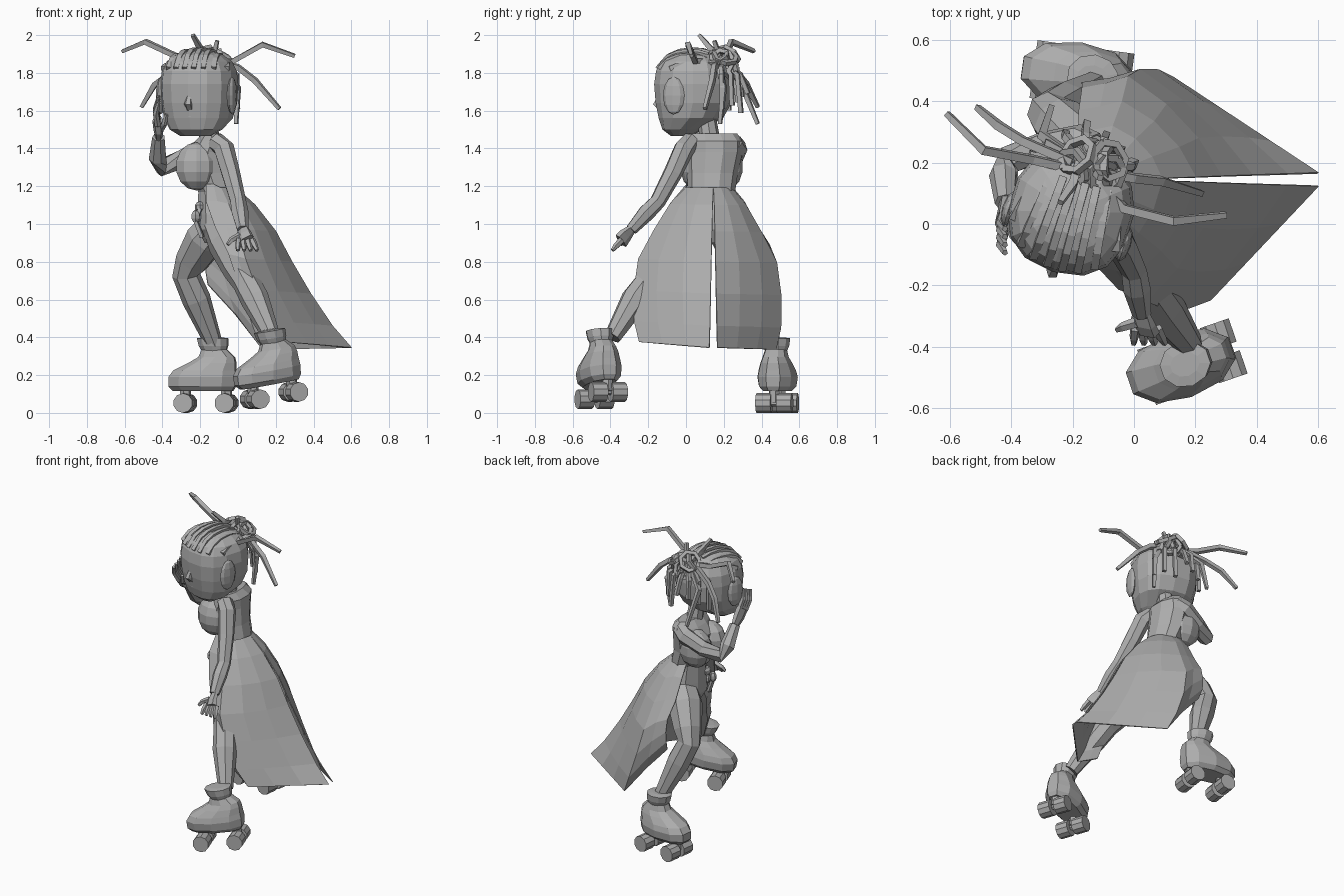
import bpy, bmesh, math, random
from mathutils import Vector, Matrix

cube = bpy.data.objects.get("Cube")
if cube:
    bpy.data.objects.remove(cube)
random.seed(4)

grey = bpy.data.materials.new("plain grey")
grey.use_nodes = True
COLOR = (0.42, 0.42, 0.42, 1)
grey.diffuse_color = COLOR
grey.node_tree.nodes["Principled BSDF"].inputs["Base Color"].default_value = COLOR


def finish(name, bm):
    bmesh.ops.recalc_face_normals(bm, faces=bm.faces)
    mesh = bpy.data.meshes.new(name)
    bm.to_mesh(mesh)
    bm.free()
    mesh.materials.append(grey)
    ob = bpy.data.objects.new(name, mesh)
    bpy.context.collection.objects.link(ob)
    return ob


def skin(name, rings):
    """Bridge a list of equal point rings and cap both ends."""
    bm = bmesh.new()
    loops = [[bm.verts.new(p) for p in ring] for ring in rings]
    n = len(loops[0])
    for a, b in zip(loops, loops[1:]):
        for i in range(n):
            bm.faces.new((a[i], a[(i + 1) % n], b[(i + 1) % n], b[i]))
    bm.faces.new(loops[0][::-1])
    bm.faces.new(loops[-1])
    return finish(name, bm)


def tube(name, pts, radii, sides=4, flat=1.0, ref=(0.3, 0.9, 0.2)):
    """Faceted tube along a path; radii is one number or one per point."""
    pts = [Vector(p) for p in pts]
    if not isinstance(radii, (list, tuple)):
        radii = [radii] * len(pts)
    rings = []
    for i, p in enumerate(pts):
        t = (pts[min(i + 1, len(pts) - 1)] - pts[max(i - 1, 0)]).normalized()
        u = t.cross(Vector(ref)).normalized()
        v = t.cross(u)
        angles = [math.tau * (k + 0.5) / sides for k in range(sides)]
        rings.append([p + radii[i] * (u * math.cos(a) + v * flat * math.sin(a)) for a in angles])
    return skin(name, rings)


def stack(name, rows, sides=12, power=1.0, place=Matrix()):
    """Horizontal rings: (z, centre x, centre y, half x, half y)."""
    rings = []
    for z, cx, cy, rx, ry in rows:
        ring = []
        for k in range(sides):
            a = math.tau * (k + 0.5) / sides
            c, s = math.cos(a), math.sin(a)
            c = math.copysign(abs(c) ** power, c)
            s = math.copysign(abs(s) ** power, s)
            ring.append(place @ Vector((cx + rx * c, cy + ry * s, z)))
        rings.append(ring)
    return skin(name, rings)


def ball(name, centre, size, turn=0.0, segments=10, rings=7):
    bm = bmesh.new()
    m = Matrix.Translation(centre) @ Matrix.Rotation(turn, 4, 'Z') @ Matrix.Diagonal((*size, 1))
    bmesh.ops.create_uvsphere(bm, u_segments=segments, v_segments=rings, radius=1, matrix=m)
    return finish(name, bm)


# Head with boxy rounded shape, turned towards the front right
FACE = math.radians(-17)
HEAD = Matrix.Translation((-0.205, 0.04, 0)) @ Matrix.Rotation(FACE, 4, 'Z')
stack("head", [(1.465, 0, -.07, .08, .045), (1.5, 0, -.06, .14, .1), (1.56, 0, -.015, .18, .165),
               (1.64, 0, 0, .197, .197), (1.74, 0, 0, .203, .205), (1.81, 0, 0, .195, .195), (1.86, 0, 0, .17, .17),
               (1.895, 0, 0, .125, .125), (1.915, 0, 0, .07, .07)], 14, 0.85, HEAD)


def on_head(x, y, z):
    return HEAD @ Vector((x, y, z))


tube("nose", [on_head(0, -.185, 1.68), on_head(0, -.205, 1.635), on_head(0, -.18, 1.615)], [.012, .022, .02], 5)
ball("lips", on_head(0, -.163, 1.57), (.04, .02, .012), FACE, 8, 5)
for side, label in ((1, "left"), (-1, "right")):
    ball(label + "_ear", on_head(side * .197, -.05, 1.68), (.022, .06, .1), FACE, 8, 6)

# Flat braids combed in parallel over the crown
for i in range(8):
    x = .176 * (i - 3.5) / 3.5
    across = abs(x / .205) ** 2.35
    front = .205 * max(.02, .8 - across) ** .425
    path = []
    for k in range(6):
        y = -front + (front + .1) * k / 5
        rise = max(.15, 1 - across - abs(y / .205) ** 2.35) ** .425
        path.append(on_head(x * (1 - .05 * k), y, 1.722 + .2 * rise))
    tube("crown_braid", path, .018, 4, 1, (1, 0, 0))

# Bun made of looped braids
for i in range(9):
    a = i * 2.4
    centre = Vector((-.14 + .06 * math.cos(a), .19 + .05 * math.sin(a), 1.86 + .03 * math.sin(i * 1.7)))
    axis = Vector((math.cos(a), math.sin(a), .3 + .6 * (i % 3))).normalized()
    look = axis.to_track_quat('Z', 'Y')
    rings = []
    for k in range(8):
        b = math.tau * k / 7
        rings.append(centre + look @ Vector((.062 * math.cos(b), .062 * math.sin(b), 0)))
    tube("bun_loop", rings, .016, 4, 1, axis)

# Loose long strands
STRANDS = [
    [(-.2, .18, 1.86), (-.33, .21, 1.89), (-.49, .24, 1.965), (-.61, .36, 1.915)],
    [(-.2, .2, 1.87), (-.36, .27, 1.8), (-.44, .32, 1.74), (-.51, .38, 1.62)],
    [(-.1, .17, 1.86), (.0, .15, 1.83), (.09, .14, 1.76), (.22, .1, 1.61)],
    [(-.1, .12, 1.86), (-.03, .05, 1.86), (.13, .01, 1.95), (.3, .03, 1.89)],
    [(-.2, .22, 1.84), (-.3, .29, 1.75), (-.27, .38, 1.53)],
    [(-.06, .18, 1.82), (.0, .2, 1.72), (-.01, .18, 1.53)],
    [(-.18, .2, 1.88), (-.2, .13, 1.93), (-.24, .07, 2.0)],
    [(-.13, .18, 1.88), (-.11, .15, 1.97)],
]
for path in STRANDS:
    tube("loose_strand", path, [.019] * (len(path) - 1) + [.013])
for i in range(7):
    a = math.radians(30 + 18 * i)
    d = Vector((math.cos(a), math.sin(a), 0))
    start = Vector((-.15, .16, 1.86))
    drop = random.uniform(1.58, 1.7)
    tube("hanging_strand", [start + d * .05, Vector((-.18, .09, 1.79)) + d * .2,
                            Vector((-.18, .09, drop)) + d * random.uniform(.2, .25)], .016)

# Neck and torso, chest facing -x
tube("neck", [(-.15, .13, 1.42), (-.16, .11, 1.56)], [.055, .05], 8)
stack("torso", [(.9, -.1, .13, .08, .1), (.97, -.1, .13, .12, .155), (1.05, -.1, .13, .12, .15),
                (1.17, -.115, .135, .1, .125), (1.27, -.15, .14, .115, .135), (1.38, -.16, .15, .115, .15),
                (1.44, -.14, .15, .09, .15), (1.48, -.14, .14, .05, .13)], 10)
for y, label in ((.06, "left"), (.21, "right")):
    ball(label + "_breast", (-.22, y, 1.305), (.115, .092, .128))

# Arms and hands
tube("left_arm", [(-.12, .03, 1.44), (-.075, -.01, 1.4), (-.04, -.07, 1.27), (0, -.15, 1.12), (.01, -.21, 1.06),
                  (.025, -.29, .97)], [.05, .056, .051, .043, .046, .032], 7)
tube("left_palm", [(.025, -.285, .975), (.03, -.32, .94), (.04, -.345, .91)], [.032, .05, .055], 6, .5)
tube("right_arm", [(-.13, .25, 1.43), (-.18, .27, 1.4), (-.3, .25, 1.34), (-.405, .21, 1.3), (-.425, .16, 1.35),
                   (-.42, .07, 1.46)], [.05, .056, .05, .048, .048, .034], 7)
tube("right_palm", [(-.42, .07, 1.46), (-.42, .03, 1.5), (-.425, .0, 1.55)], [.034, .05, .052], 6, .55, (1, 0, 0))
for i in range(4):
    s = i - 1.5
    tube("left_finger", [(.04 + .024 * s, -.34, .915), (.045 + .03 * s, -.37, .885), (.05 + .034 * s, -.39, .86)],
         [.017, .016, .01], 5)
    tube("right_finger", [(-.425, .0 + .02 * s, 1.54 + .012 * s), (-.435, -.03 + .024 * s, 1.6 + .01 * s),
                          (-.42, -.055 + .026 * s, 1.66 + .012 * s)], [.017, .016, .01], 5)
tube("left_thumb", [(.01, -.32, .94), (-.035, -.335, .915), (-.055, -.345, .89)], [.018, .016, .01], 5)
tube("right_thumb", [(-.41, .01, 1.5), (-.39, -.04, 1.53), (-.38, -.06, 1.58)], [.018, .016, .01], 5)

# Legs
tube("left_leg", [(-.09, .06, .99), (-.05, -.02, .9), (.01, -.13, .76), (.045, -.2, .69), (.09, -.27, .6),
                  (.18, -.39, .4)], [.1, .11, .09, .074, .076, .046], 8)
tube("right_leg", [(-.11, .2, .99), (-.17, .25, .92), (-.245, .33, .8), (-.275, .36, .73), (-.22, .39, .6),
                   (-.125, .455, .36)], [.1, .11, .09, .074, .076, .046], 8)


# Roller boots: toe along local -x
def skate(label, origin, turn, pitch):
    place = Matrix.Translation(origin) @ Matrix.Rotation(turn, 4, 'Z') @ Matrix.Rotation(pitch, 4, 'Y')
    stack(label + "_boot", [(.115, -.07, 0, .165, .075), (.14, -.075, 0, .185, .1), (.19, -.072, 0, .187, .108),
                            (.225, -.06, 0, .172, .1), (.265, -.02, 0, .13, .085), (.295, .002, 0, .1, .07),
                            (.335, -.01, 0, .068, .058), (.36, -.01, 0, .065, .055)], 10, .9, place)
    stack(label + "_cuff", [(.325, -.01, 0, .066, .058), (.355, -.015, 0, .08, .07), (.395, -.02, 0, .085, .075),
                            (.4, -.02, 0, .05, .04)], 10, 1, place)
    for f in (-.165, .055):
        tube(label + "_truck", [place @ Vector((f, 0, .13)), place @ Vector((f, 0, .055))], .03, 6)
        tube(label + "_axle", [place @ Vector((f, -.08, .055)), place @ Vector((f, .08, .055))], .02, 6, 1, (0, 0, 1))
        for s in (-1, 1):
            tube(label + "_wheel", [place @ Vector((f, s * .015, .052)), place @ Vector((f, s * .095, .052))],
                 .052, 10, 1, (0, 0, 1))


skate("right", (-.115, .475, 0), math.radians(-8), 0)
skate("left", (.25, -.428, .05), math.radians(19), math.radians(-10))

# Overskirt: two panels split at the back seam, open at the front
# rows: z, back x, side x, half width, then front x and front z of the left and right panel
SKIRT = [(1.19, -.01, -.09, .12, (-.17, 1.19), (-.17, 1.19)), (1.1, .09, -.05, .2, (-.17, 1.1), (-.18, 1.1)),
         (.96, .2, 0, .28, (-.12, .96), (-.18, .97)), (.8, .285, .04, .36, (-.05, .82), (-.17, .87)),
         (.63, .385, .1, .38, (.0, .67), (-.17, .79)), (.46, .5, .18, .375, (.07, .51), (-.17, .72)),
         (.345, .6, .25, .345, (.13, .4), (-.16, .66))]
for side, label in ((-1, "left"), (1, "right")):
    bm = bmesh.new()
    grid = []
    for r, (z, xb, xs, w, *fronts) in enumerate(SKIRT):
        xf, zf = fronts[(side + 1) // 2]
        if side > 0:
            xs -= .02 * r
            w *= .97
        bulge = 1 - r / 6
        pts = []
        for t in (0, .33, .67, 1):
            flare = t + bulge * .45 * t * (1 - t)
            pts.append((xb + (xs - xb) * (t - bulge * .7 * t * (1 - t)),
                        .145 + side * .0035 * r + (.12 + side * w - .145) * flare, z + (.01 - .02 * side) * t * r / 6))
        for t in (.5, 1):
            pts.append((xs + (xf - xs) * t, .12 + side * w * (1 - .08 * t), z + .02 + (zf - z) * t))
        grid.append([bm.verts.new(p) for p in pts])
    for a, b in zip(grid, grid[1:]):
        for i in range(len(a) - 1):
            bm.faces.new((a[i], a[i + 1], b[i + 1], b[i]))
    panel = finish(label + "_skirt_panel", bm)
    solid = panel.modifiers.new("cloth", 'SOLIDIFY')
    solid.thickness = 0.006
    solid.offset = 0

# Belt knot with hanging cords
ball("belt_knot", (-.2, .07, 1.09), (.03, .04, .03), 0, 8, 5)
for i in range(3):
    y = .04 + .04 * i
    tube("belt_cord", [(-.2, y, 1.08), (-.225 + .02 * i, y - .01, 1.02), (-.19 + .02 * i, y - .015, .93 + .03 * i)], .014)
    ball("belt_bead", (-.225 + .02 * i, y - .01, 1.04), (.025, .022, .035), 0, 6, 5)
